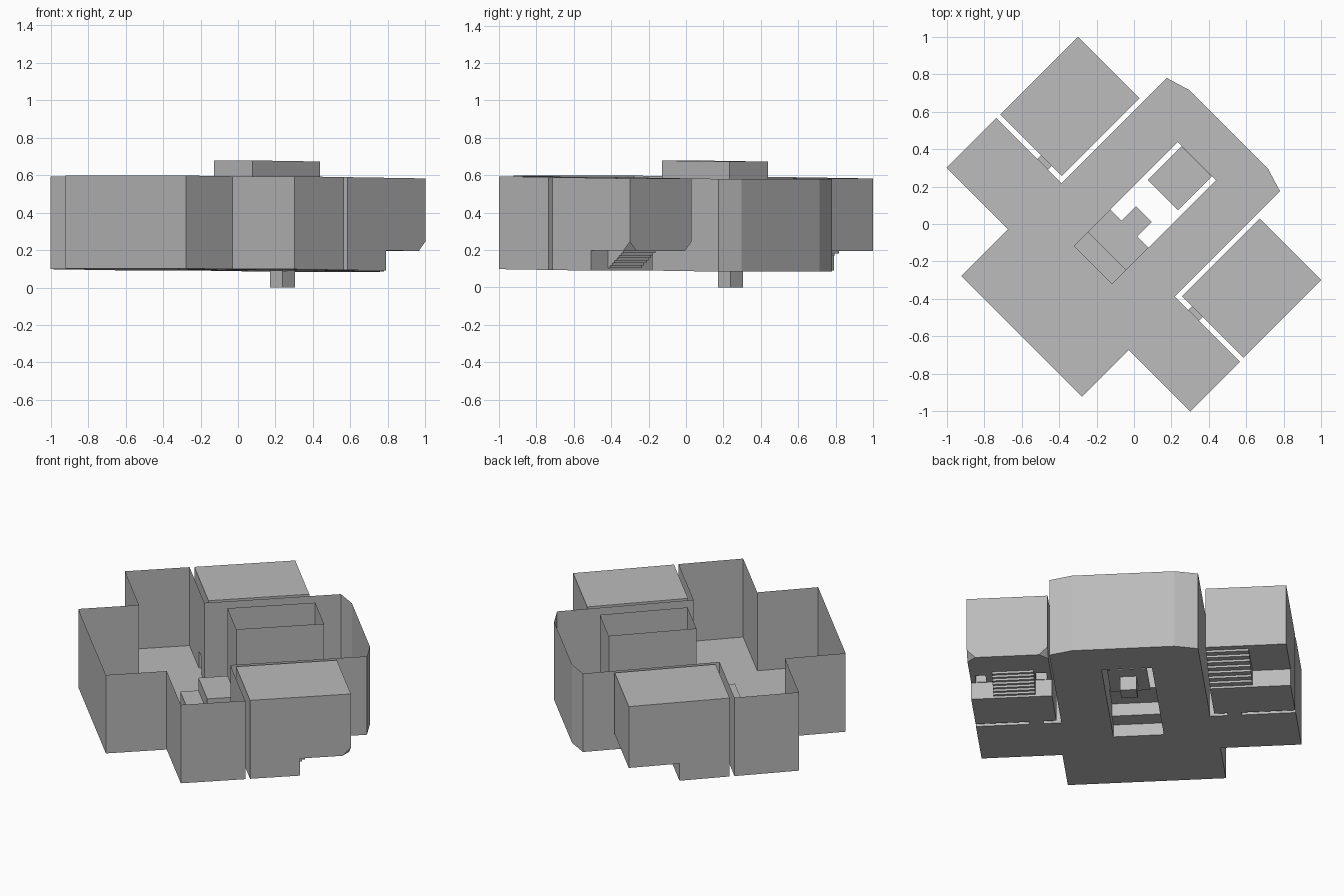
import bpy, bmesh
from mathutils import Matrix

cube = bpy.data.objects.get("Cube")
if cube:
    bpy.data.objects.remove(cube)

grey = bpy.data.materials.new("plain_grey")
grey.use_nodes = True
GREY = (0.5, 0.5, 0.5, 1)
grey.diffuse_color = GREY
grey.node_tree.nodes["Principled BSDF"].inputs["Base Color"].default_value = GREY

# Plan is drawn square in (u, v), turned 45 degrees, with a slight slope along u
R = 0.5 ** 0.5
PLACE = Matrix(((R, -R, 0, 0), (R, R, 0, 0), (-0.0115, 0, 1, 0), (0, 0, 0, 1)))
FLOOR, TOP, SHAFT_TOP, LANDING = 0.092, 0.588, 0.678, 0.2
DOOR = (0.53, 0.61)


def build(name, faces):
    """Make one sheet-walled object from a list of polygons."""
    bm = bmesh.new()
    for points in faces:
        bm.faces.new([bm.verts.new(p) for p in points])
    bmesh.ops.remove_doubles(bm, verts=bm.verts, dist=0.0005)
    bmesh.ops.transform(bm, matrix=PLACE, verts=bm.verts)
    mesh = bpy.data.meshes.new(name)
    bm.to_mesh(mesh)
    bm.free()
    mesh.materials.append(grey)
    ob = bpy.data.objects.new(name, mesh)
    bpy.context.scene.collection.objects.link(ob)


def wall(a, b, z0, z1):
    return [(*a, z0), (*b, z0), (*b, z1), (*a, z1)]


def flat(u0, u1, v0, v1, z):
    return [(u0, v0, z), (u1, v0, z), (u1, v1, z), (u0, v1, z)]


def ring(u0, u1, v0, v1, z0, z1):
    c = [(u0, v0), (u1, v0), (u1, v1), (u0, v1)]
    return [wall(c[i], c[(i + 1) % 4], z0, z1) for i in range(4)]


def door_wall(u, v0, v1, s):
    """Wall across u with a low doorway."""
    a, b = DOOR
    return [wall((u, s * v0), (u, s * a), FLOOR, TOP),
            wall((u, s * b), (u, s * v1), FLOOR, TOP),
            wall((u, s * a), (u, s * b), LANDING, TOP)]


def holed(us, vs, z, holes):
    """Flat sheet on a grid, leaving out the cells whose centre lies in a hole."""
    out = []
    for u0, u1 in zip(us, us[1:]):
        for v0, v1 in zip(vs, vs[1:]):
            cu, cv = (u0 + u1) / 2, (v0 + v1) / 2
            if not any(a < cu < b and c < cv < d for a, b, c, d in holes):
                out.append(flat(u0, u1, v0, v1, z))
    return out


def stairs(u0, u1, v0, v1, z0, z1, n):
    """Thin stair sheet rising along +u, with side cheeks up to the landing."""
    out, profile = [], [(u0, z0)]
    du, dz = (u1 - u0) / n, (z1 - z0) / n
    for i in range(n):
        u, z = u0 + i * du, z0 + i * dz
        out.append(wall((u, v0), (u, v1), z, z + dz))
        out.append(flat(u, u + du, v0, v1, z + dz))
        profile += [(u, z + dz), (u + du, z + dz)]
    # cheeks as one upright strip per step
    for v in (v0, v1):
        for i in range(n - 1):
            u = u0 + i * du
            out.append(wall((u, v), (u + du, v), z0 + (i + 1) * dz, z1))
    return out


# Main room: open-topped floor and outer walls, mirrored across v
HALF = [(0.715, 0), (0.715, 0.295), (0.675, 0.428), (-0.12, 0.428), (-0.12, 0.92),
        (-0.495, 0.92), (-0.495, 0.455), (-0.849, 0.455), (-0.849, 0)]
HOLE = [(-0.31, 0), (-0.31, 0.145), (0.475, 0.145), (0.475, 0)]
floor, walls = [], []
for s in (1, -1):
    pts = [(u, s * v, FLOOR) for u, v in HALF + HOLE]
    floor.append(pts if s > 0 else pts[::-1])
    for i, (a, b) in enumerate(zip(HALF, HALF[1:])):
        if i == 3:
            walls += door_wall(-0.12, 0.428, 0.92, s)
        else:
            walls.append(wall((a[0], s * a[1]), (b[0], s * b[1]), FLOOR, TOP))
build("room_floor", floor)
build("room_walls", walls)

# Central shaft, open above and below, entered over two steps
W, S0, S1 = 0.145, -0.035, 0.475
build("shaft_walls", [
    wall((S0, -W), (S1, -W), FLOOR, SHAFT_TOP),
    wall((S1, -W), (S1, W), FLOOR, SHAFT_TOP),
    wall((S1, W), (S0, W), FLOOR, SHAFT_TOP),
    wall((S0, W), (S0, -W), 0.25, SHAFT_TOP)])
steps = []
for u0, u1, z0, z1 in ((-0.31, -0.205, FLOOR, 0.17), (-0.205, S0, 0.17, 0.25)):
    steps.append(wall((u0, -W), (u0, W), z0, z1))
    steps.append(flat(u0, u1, -W, W, z1))
    steps += [wall((u0, v), (u1, v), FLOOR, z1) for v in (-W, W)]
build("shaft_steps", steps)
build("shaft_ledge", [flat(S0, 0.075, -0.06, 0.06, 0.25)])
build("shaft_plate", [flat(0.218, S1 - 0.002, -0.115, 0.115, FLOOR)])
build("hanging_post", ring(0.29, 0.385, -0.047, 0.047, 0.004, FLOOR)
      + [flat(0.29, 0.385, -0.047, 0.047, 0.004)])


def stair_room(name, s, stair_v, stair_end, cut, recesses):
    """Roofed box with a lower floor, a stair and a raised landing."""
    u0, um, u1, vi, vo = -0.092, 0.2, 0.495, 0.454, 0.919
    a, b = stair_v
    faces = [flat(u0, u1, s * vi, s * vo, TOP), flat(u0, um, s * vi, s * vo, FLOOR)]
    side = [(u0, FLOOR), (um, FLOOR), (um, LANDING), (u1 - cut, LANDING),
            (u1, LANDING + cut), (u1, TOP), (u0, TOP)]
    if not cut:
        side.pop(3)
    for v in (vi, vo):
        faces.append([(u, s * v, z) for u, z in side])
    faces += door_wall(u0, vi, vo, s)
    # end wall and landing, with clipped lower corners where asked
    if cut:
        end = [(vi + cut, LANDING), (vo - cut, LANDING), (vo, LANDING + cut),
               (vo, TOP), (vi, TOP), (vi, LANDING + cut)]
        faces.append([(u1, s * v, z) for v, z in end])
        for v, d in ((vi, cut), (vo, -cut)):
            faces.append([(u1, s * (v + d), LANDING), (u1 - cut, s * v, LANDING),
                          (u1, s * v, LANDING + cut)])
        faces.append([(u, s * v, LANDING) for u, v in (
            (u1 - cut, vi), (u1, vi + cut), (u1, vo - cut), (u1 - cut, vo))])
    else:
        faces.append(wall((u1, s * vi), (u1, s * vo), LANDING, TOP))
    holes = [(um, stair_end, a, b)] + recesses
    us = sorted({um, u1 - cut} | {h[i] for h in holes for i in (0, 1)})
    vs = sorted({vi, vo} | {h[i] for h in holes for i in (2, 3)})
    for sheet in holed(us, vs, LANDING, holes):
        faces.append([(u, s * v, z) for u, v, z in sheet])
    for p, q in ((vi, a), (b, vo)):
        if q - p > 0.01:
            faces.append(wall((um, s * p), (um, s * q), FLOOR, LANDING))
    # hollow pillars beside the stair
    for h in recesses:
        c, d = s * h[2], s * h[3]
        faces += ring(h[0], h[1], c, d, LANDING, LANDING + 0.1)
        faces.append(flat(h[0], h[1], c, d, LANDING + 0.1))
    build(name, faces)
    build(name + "_stairs", stairs(um, stair_end, s * a, s * b, FLOOR, LANDING, 8))
    # short passage joining the box to the main room
    c, d = s * DOOR[0], s * DOOR[1]
    build(name + "_passage",
          [flat(-0.12, u0, c, d, z) for z in (FLOOR, LANDING)]
          + [wall((-0.12, v), (u0, v), FLOOR, LANDING) for v in (c, d)])


stair_room("wide_stair_room", 1, (0.454, 0.70), 0.495, 0, [])
stair_room("narrow_stair_room", -1, (0.55, 0.79), 0.335, 0.05,
           [(0.205, 0.28, 0.48, 0.545), (0.205, 0.28, 0.83, 0.89)])
